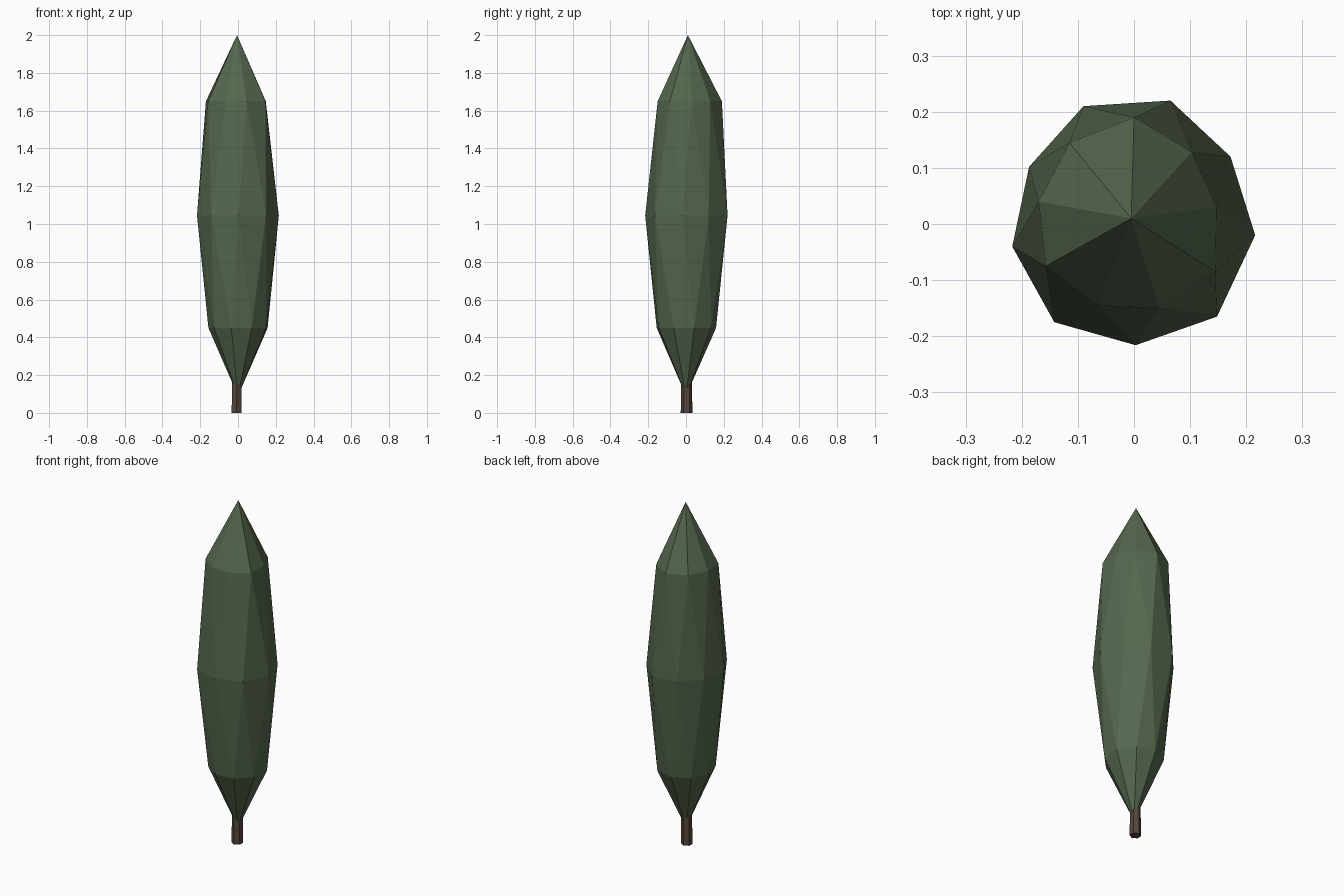
import bpy, bmesh
from math import sin, cos, radians

if "Cube" in bpy.data.objects:
    bpy.data.objects.remove(bpy.data.objects["Cube"])


def material(name, rgb):
    m = bpy.data.materials.new(name)
    m.diffuse_color = (*rgb, 1)
    m.use_nodes = True
    m.node_tree.nodes["Principled BSDF"].inputs["Base Color"].default_value = m.diffuse_color
    return m


def hull_object(name, points, mat):
    """Flat-faced object wrapped around a set of points."""
    bm = bmesh.new()
    verts = [bm.verts.new(p) for p in points]
    bmesh.ops.convex_hull(bm, input=verts)
    bmesh.ops.recalc_face_normals(bm, faces=bm.faces[:])
    mesh = bpy.data.meshes.new(name)
    bm.to_mesh(mesh)
    bm.free()
    mesh.materials.append(mat)
    obj = bpy.data.objects.new(name, mesh)
    bpy.context.collection.objects.link(obj)
    return obj


def ring(n, r, z, start, cx=0, cy=0):
    return [(cx + r * cos(radians(start + 360 * i / n)),
             cy + r * sin(radians(start + 360 * i / n)), z) for i in range(n)]


# Foliage: two slightly irregular nine-sided rings, a lower ring and two tips
upper = [(0, .19), (.103, .128), (.147, .03), (.145, -.085), (.045, -.15),
         (-.065, -.145), (-.157, -.075), (-.17, .04), (-.115, .145)]
middle = [(.065, .22), (.172, .12), (.216, -.02), (.148, -.165), (.003, -.216),
          (-.142, -.175), (-.217, -.04), (-.187, .102), (-.09, .21)]
points = [(-.005, .01, 2.0), (0, 0, .09)]
points += [(x, y, 1.65) for x, y in upper]
points += [(x, y, 1.045) for x, y in middle]
points += ring(9, .16, .45, -104, .003, 0)
hull_object("foliage", points, material("dark_green", (.09, .135, .075)))

# Trunk: thin hexagonal post running into the foliage
trunk = ring(6, .031, 0, 30, -.007, .003) + ring(6, .028, .2, 30, -.006, .003)
hull_object("trunk", trunk, material("bark", (.09, .06, .045)))
